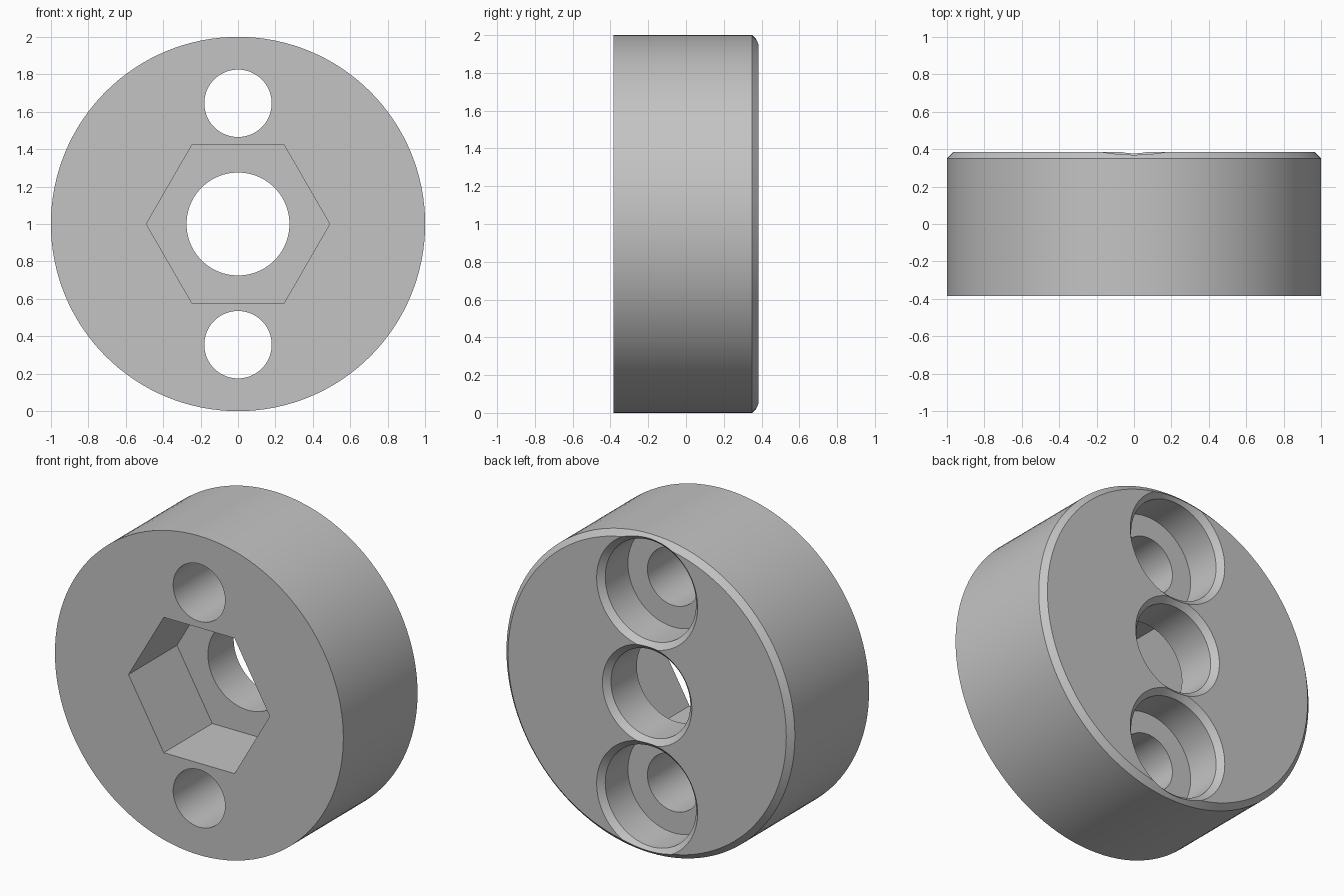
import bpy
import bmesh
import math

if "Cube" in bpy.data.objects:
    bpy.data.objects.remove(bpy.data.objects["Cube"], do_unlink=True)

HALF = 0.385       # half thickness along y
CHAMFER = 0.035
SCREW_OFFSET = 0.645

grey = bpy.data.materials.new("plain grey")
grey.use_nodes = True
colour = (0.55, 0.55, 0.55, 1)
grey.diffuse_color = colour
grey.node_tree.nodes["Principled BSDF"].inputs["Base Color"].default_value = colour


def turned(name, profile, z=1.0, sides=128):
    """Solid turned about the y axis from (radius, y) points, capped at both ends."""
    bm = bmesh.new()
    rings = []
    for radius, y in profile:
        angles = [2 * math.pi * i / sides for i in range(sides)]
        rings.append([bm.verts.new((radius * math.cos(a), y, z + radius * math.sin(a)))
                      for a in angles])
    for a, b in zip(rings, rings[1:]):
        for i in range(sides):
            j = (i + 1) % sides
            bm.faces.new((a[i], a[j], b[j], b[i]))
    bm.faces.new(rings[0])
    bm.faces.new(rings[-1])
    bmesh.ops.recalc_face_normals(bm, faces=bm.faces)
    mesh = bpy.data.meshes.new(name)
    bm.to_mesh(mesh)
    bm.free()
    mesh.materials.append(grey)
    obj = bpy.data.objects.new(name, mesh)
    bpy.context.collection.objects.link(obj)
    return obj


def flared_end(radius):
    """Straight bore ending in a 45 degree countersink through the back face."""
    start = HALF - CHAMFER
    return [(radius, start), (radius + 0.1, start + 0.1)]


# Disc with a chamfered back rim
disc = turned("disc_body", [(1, -HALF), (1, HALF - CHAMFER), (1 - CHAMFER, HALF)])

# Hexagonal nut pocket, centre bore and two counterbored screw holes
cutters = [
    turned("hex_pocket_cutter", [(0.49, -0.5), (0.49, 0.095)], sides=6),
    turned("centre_bore_cutter", [(0.275, 0.0)] + flared_end(0.275)),
]
for side, sign in (("upper", 1), ("lower", -1)):
    profile = [(0.18, -0.5), (0.18, 0.125), (0.315, 0.125)] + flared_end(0.315)
    cutters.append(turned(side + "_screw_hole_cutter", profile, 1 + sign * SCREW_OFFSET))

bpy.ops.object.select_all(action="DESELECT")
bpy.context.view_layer.objects.active = disc
disc.select_set(True)
for cutter in cutters:
    cutter.hide_render = True
    cut = disc.modifiers.new(cutter.name, "BOOLEAN")
    cut.operation = "DIFFERENCE"
    cut.solver = "EXACT"
    cut.object = cutter
    bpy.ops.object.modifier_apply(modifier=cut.name)
    bpy.data.objects.remove(cutter, do_unlink=True)

bpy.ops.object.shade_smooth_by_angle(angle=math.radians(25))
